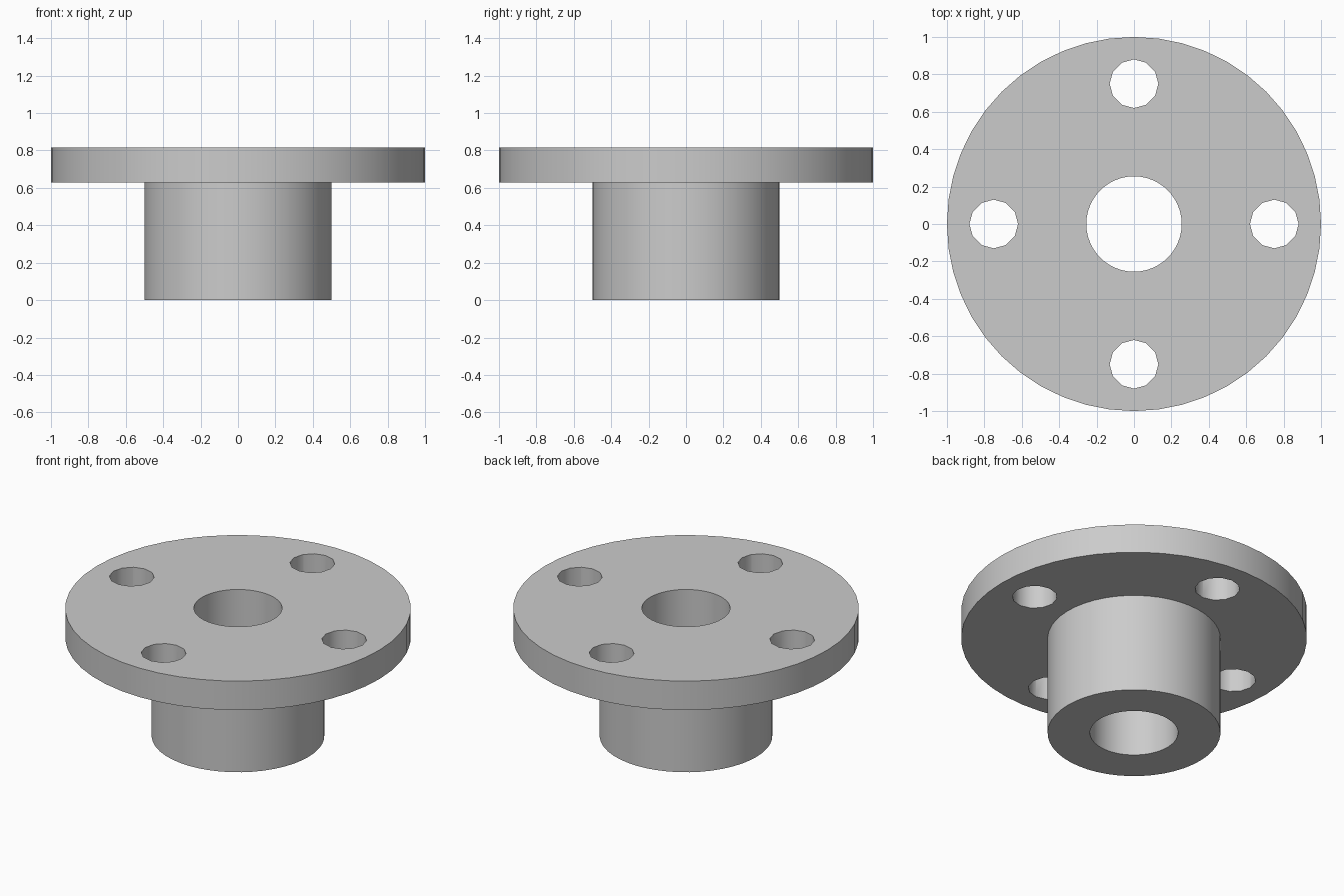
import bpy
import bmesh
from math import cos, sin, pi, radians
from mathutils import Matrix

if "Cube" in bpy.data.objects:
    bpy.data.objects.remove(bpy.data.objects["Cube"], do_unlink=True)

SIDES = 48
HEIGHT, FLANGE_Z = 0.815, 0.63
HUB_R, FLANGE_R, BORE_R = 0.5, 1.0, 0.255
BOLT_R, BOLT_CIRCLE, BOLT_COUNT = 0.13, 0.75, 4

grey = bpy.data.materials.new("plain_grey")
grey.use_nodes = True
colour = (0.6, 0.6, 0.6, 1)
grey.diffuse_color = colour
grey.node_tree.nodes["Principled BSDF"].inputs["Base Color"].default_value = colour


def add_object(name, bm):
    bmesh.ops.recalc_face_normals(bm, faces=bm.faces)
    mesh = bpy.data.meshes.new(name)
    bm.to_mesh(mesh)
    bm.free()
    mesh.materials.append(grey)
    obj = bpy.data.objects.new(name, mesh)
    bpy.context.collection.objects.link(obj)
    return obj


def lathe(name, profile):
    """Revolve a closed (radius, z) profile around the z axis."""
    bm = bmesh.new()
    rings = [[bm.verts.new((r * cos(2 * pi * i / SIDES), r * sin(2 * pi * i / SIDES), z))
              for r, z in profile] for i in range(SIDES)]
    for i, ring in enumerate(rings):
        following = rings[(i + 1) % SIDES]
        for j in range(len(profile)):
            k = (j + 1) % len(profile)
            bm.faces.new((ring[j], following[j], following[k], ring[k]))
    return add_object(name, bm)


# Hub and flange with the central through bore
flange = lathe("flanged_hub", [(BORE_R, 0), (HUB_R, 0), (HUB_R, FLANGE_Z),
                               (FLANGE_R, FLANGE_Z), (FLANGE_R, HEIGHT), (BORE_R, HEIGHT)])

# Ring of bolt hole cutters
bm = bmesh.new()
for i in range(BOLT_COUNT):
    angle = 2 * pi * i / BOLT_COUNT
    place = Matrix.Translation((BOLT_CIRCLE * cos(angle), BOLT_CIRCLE * sin(angle), HEIGHT))
    bmesh.ops.create_cone(bm, cap_ends=True, segments=12, radius1=BOLT_R,
                          radius2=BOLT_R, depth=1, matrix=place)
cutter = add_object("bolt_hole_cutter", bm)
cutter.hide_render = True

# Cut the holes, then discard the cutter
bpy.ops.object.select_all(action="DESELECT")
flange.select_set(True)
bpy.context.view_layer.objects.active = flange
cut = flange.modifiers.new("bolt_holes", "BOOLEAN")
cut.operation = "DIFFERENCE"
cut.solver = "EXACT"
cut.object = cutter
bpy.ops.object.modifier_apply(modifier=cut.name)
bpy.data.objects.remove(cutter, do_unlink=True)

bpy.ops.object.shade_smooth_by_angle(angle=radians(35))
